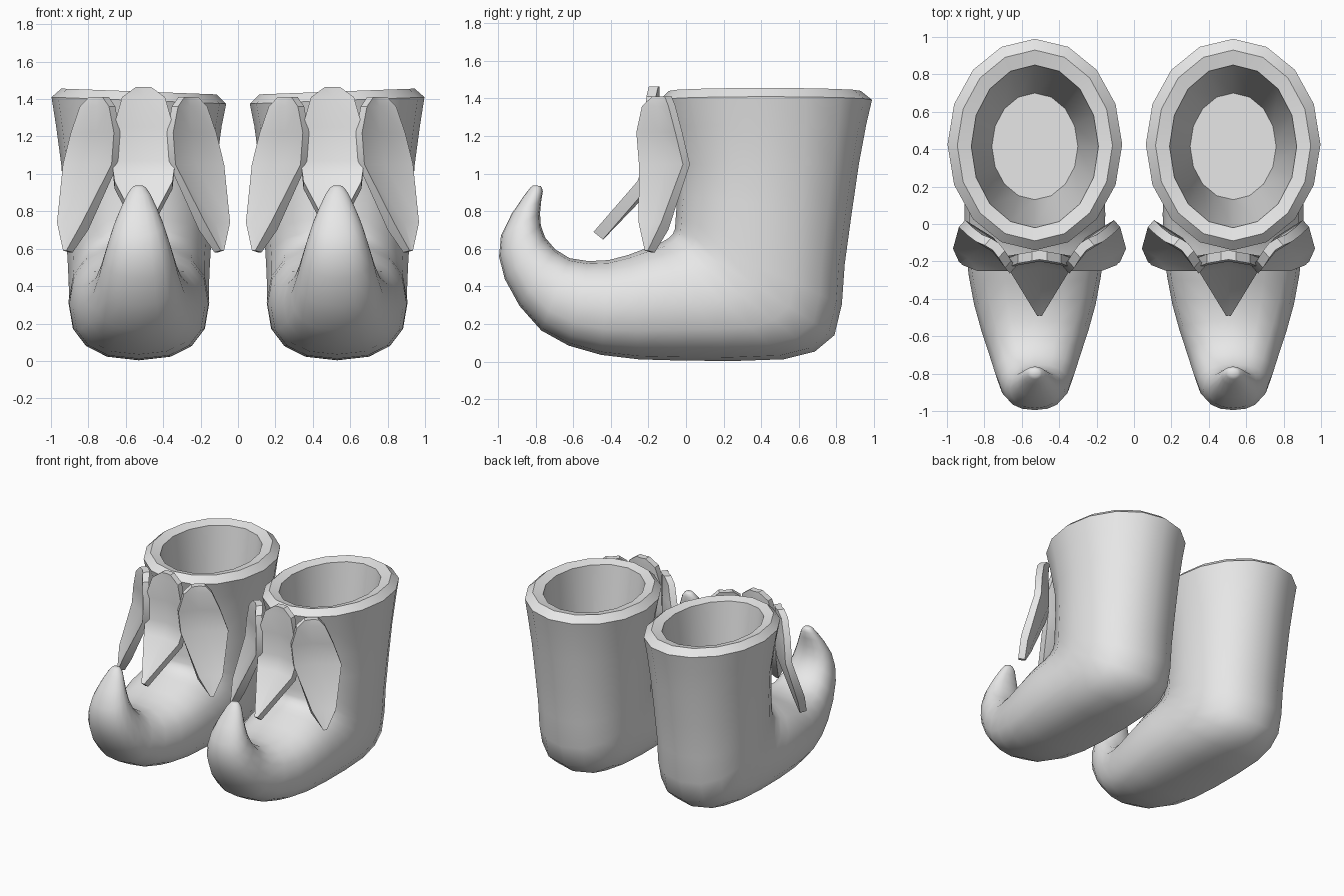
import bpy, bmesh, math
from mathutils import Vector

if "Cube" in bpy.data.objects:
    bpy.data.objects.remove(bpy.data.objects["Cube"])

grey = bpy.data.materials.new("light_grey")
grey.diffuse_color = (0.8, 0.8, 0.8, 1)
grey.use_nodes = True
grey.node_tree.nodes["Principled BSDF"].inputs["Base Color"].default_value = grey.diffuse_color

SIDES = 16


def finish(bm, name, angle):
    bmesh.ops.recalc_face_normals(bm, faces=bm.faces)
    mesh = bpy.data.meshes.new(name)
    bm.to_mesh(mesh)
    bm.free()
    obj = bpy.data.objects.new(name, mesh)
    bpy.context.collection.objects.link(obj)
    mesh.materials.append(grey)
    bpy.ops.object.select_all(action='DESELECT')
    obj.select_set(True)
    bpy.context.view_layer.objects.active = obj
    bpy.ops.object.shade_smooth_by_angle(angle=math.radians(angle))


# Rings: instep point (y, z), heel or sole point (y, z), half width
LINING = [
    (0.13, 0.25, 0.70, 0.25, 0.23),
    (-0.02, 1.44, 0.85, 1.44, 0.34),
    (-0.09, 1.458, 0.93, 1.458, 0.415),
]
# Outer skin from the rim down the leg, round the heel and along to the curled toe
SKIN = [
    (-0.14, 1.41, 0.99, 1.41, 0.467),
    (-0.05, 1.05, 0.92, 1.05, 0.415),
    (-0.055, 0.76, 0.845, 0.52, 0.387),
    (-0.07, 0.68, 0.79, 0.14, 0.375),
    (-0.13, 0.635, 0.52, 0.012, 0.375),
    (-0.22, 0.60, -0.02, 0.005, 0.372),
    (-0.41, 0.54, -0.45, 0.035, 0.325),
    (-0.62, 0.55, -0.77, 0.165, 0.245),
    (-0.75, 0.66, -0.965, 0.44, 0.187),
    (-0.777, 0.79, -0.985, 0.67, 0.132),
    (-0.762, 0.905, -0.86, 0.885, 0.06),
    (-0.775, 0.935, -0.815, 0.937, 0.025),
]


def refine(rings):
    """Insert a smoothly interpolated ring between each pair."""
    last = len(rings) - 1
    result = []
    for i in range(last):
        a, b, c, d = (rings[min(max(k, 0), last)] for k in range(i - 1, i + 3))
        mid = [(9 * (q + r) - p - s) / 16 for p, q, r, s in zip(a, b, c, d)]
        mid[3] = max(mid[3], 0.003)
        result += [b, mid]
    return result + [rings[-1]]


def power(v, p):
    return math.copysign(abs(v) ** p, v) if abs(v) > 1e-4 else 0.0


def boot(name, side):
    bm = bmesh.new()
    skin = refine(SKIN)
    # sections are oval at both ends and fuller around the foot
    sections = [(ring, 1) for ring in LINING]
    sections += [(ring, 1 - 0.18 * math.sin(math.pi * i / (len(skin) - 1)))
                 for i, ring in enumerate(skin)]
    loops = []
    for (y0, z0, y1, z1, w), p in sections:
        loop = []
        for i in range(SIDES):
            a = 2 * math.pi * i / SIDES
            c, s = power(math.cos(a), p), power(math.sin(a), p)
            out = w * s
            y = (y0 + y1) / 2 + (y0 - y1) / 2 * c
            z = (z0 + z1) / 2 + (z0 - z1) / 2 * c
            if z0 > 1.3:  # the rim dips towards the inner side
                z -= 0.035 * (0.5 - out / 0.94)
            loop.append(bm.verts.new((side * (0.53 + out), y, z)))
        loops.append(loop)
    for a, b in zip(loops, loops[1:]):
        for i in range(SIDES):
            j = (i + 1) % SIDES
            bm.faces.new((a[i], a[j], b[j], b[i]))
    bm.faces.new(loops[0])
    bm.faces.new(loops[-1])
    finish(bm, name, 50)


# Leaf rows: sideways offset, y, z, half width
CENTRE_LEAF = [
    (0, -0.19, 1.465, 0.04), (0, -0.19, 1.41, 0.115), (0, -0.20, 1.25, 0.16),
    (0, -0.19, 1.07, 0.17), (0, -0.23, 0.96, 0.155), (0, -0.49, 0.69, 0.012),
]
SIDE_LEAF = [
    (0.25, -0.14, 1.41, 0.05), (0.25, -0.15, 1.36, 0.105),
    (0.255, -0.14, 1.22, 0.155), (0.28, -0.11, 1.05, 0.175),
    (0.385, -0.18, 0.74, 0.09), (0.42, -0.21, 0.59, 0.012),
]


def leaf(name, centre_x, rows, turn, flip):
    """Folded leaf with a midrib, turned away from the front and given thickness."""
    bm = bmesh.new()
    across = Vector((math.cos(turn), math.sin(turn), 0))
    outward = Vector((math.sin(turn), -math.cos(turn), 0))
    grids = []
    for depth in (0, 0.05):
        grid = []
        for dx, y, z, w in rows:
            line = []
            for u in (-1, 0, 1):
                p = Vector((dx, y, z)) + across * (u * w)
                p += outward * (abs(u) * w * 0.18 - depth)
                # the back sits lower where the blade leans forward
                p.z -= depth * 0.8 if z < 1.0 else 0
                p.z = max(p.z, 0.58)
                line.append(bm.verts.new((centre_x + flip * p.x, p.y, p.z)))
            grid.append(line)
        grids.append(grid)
    front, back = grids
    n = len(rows)
    for g in grids:
        for r in range(n - 1):
            for c in range(2):
                bm.faces.new((g[r][c], g[r][c + 1], g[r + 1][c + 1], g[r + 1][c]))
    # rim joining front and back
    border = [(0, 0), (0, 1)] + [(r, 2) for r in range(n)]
    border += [(n - 1, 1)] + [(r, 0) for r in range(n - 1, 0, -1)]
    for (r, c), (q, d) in zip(border, border[1:] + border[:1]):
        bm.faces.new((front[r][c], front[q][d], back[q][d], back[r][c]))
    finish(bm, name, 30)


for label, side in (("left", -1), ("right", 1)):
    boot(label + "_boot", side)
    cx = side * 0.505
    leaf(label + "_centre_leaf", cx, CENTRE_LEAF, 0, 1)
    for where, flip in (("outer", side), ("inner", -side)):
        leaf(f"{label}_{where}_leaf", cx, SIDE_LEAF, math.radians(42), flip)
